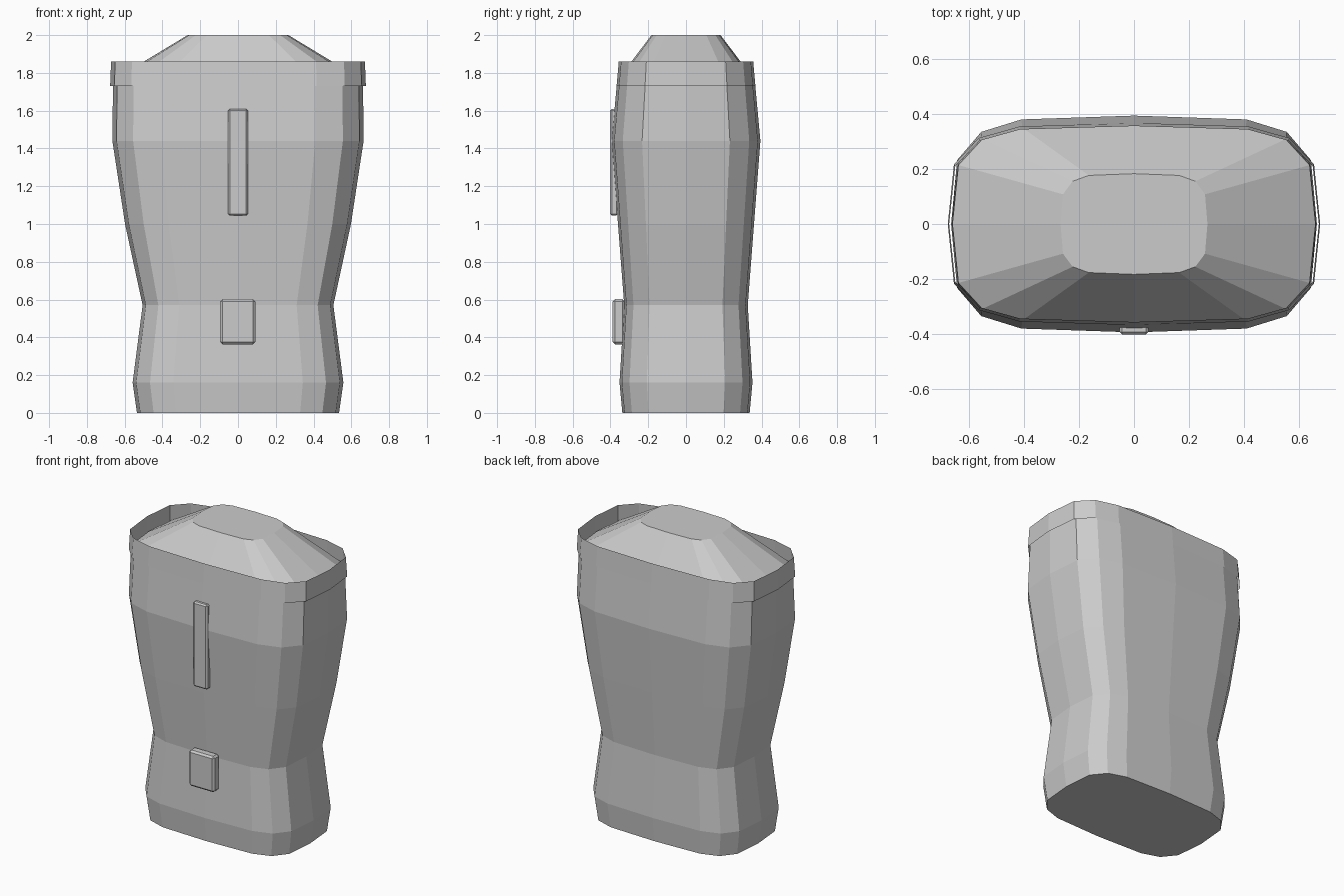
import bpy, bmesh

if "Cube" in bpy.data.objects:
    bpy.data.objects.remove(bpy.data.objects["Cube"])

# Quarter of the rounded cross-section, as fractions of half width and half depth
QUARTER = [(1.0, 0.0), (0.967, 0.59), (0.835, 0.85), (0.615, 0.965), (0.0, 1.0)]
SECTION = (QUARTER
           + [(-x, y) for x, y in QUARTER[-2::-1]]
           + [(-x, -y) for x, y in QUARTER[1:]]
           + [(x, -y) for x, y in QUARTER[-2:0:-1]])


def finish(name, bm):
    bmesh.ops.recalc_face_normals(bm, faces=bm.faces[:])
    mesh = bpy.data.meshes.new(name)
    bm.to_mesh(mesh)
    bm.free()
    obj = bpy.data.objects.new(name, mesh)
    bpy.context.collection.objects.link(obj)
    return obj


def loft(name, levels, bottom=False, top=False):
    """Skin the section through levels of (z, half width, half depth)."""
    bm = bmesh.new()
    rings = [[bm.verts.new((x * w, y * d, z)) for x, y in SECTION]
             for z, w, d in levels]
    n = len(SECTION)
    for a, b in zip(rings, rings[1:]):
        for i in range(n):
            j = (i + 1) % n
            bm.faces.new((a[i], a[j], b[j], b[i]))
    if bottom:
        bm.faces.new(rings[0][::-1])
    if top:
        bm.faces.new(rings[-1])
    return finish(name, bm)


def plate(name, x, y, z, bevel):
    """Box between (min, max) pairs with chamfered edges."""
    bm = bmesh.new()
    bmesh.ops.create_cube(bm, size=1)
    for v in bm.verts:
        v.co = [r[0] + (c + 0.5) * (r[1] - r[0]) for c, r in zip(v.co, (x, y, z))]
    bmesh.ops.bevel(bm, geom=bm.edges[:], offset=bevel, segments=1,
                    affect='EDGES', profile=0.5)
    return finish(name, bm)


# Waisted body and sloping cap
loft("body", [(0.0, 0.535, 0.337), (0.16, 0.558, 0.352), (0.57, 0.505, 0.327),
              (1.0, 0.598, 0.36), (1.44, 0.665, 0.394), (1.73, 0.662, 0.367),
              (1.762, 0.66, 0.363), (2.0, 0.267, 0.183)], bottom=True, top=True)

# Open collar rim standing around the cap
loft("collar", [(1.73, 0.677, 0.3675), (1.86, 0.672, 0.356)])

# Front strip and lower block
plate("front_strip", (-0.052, 0.052), (-0.402, -0.36), (1.045, 1.61), 0.009)
plate("front_block", (-0.094, 0.092), (-0.388, -0.325), (0.363, 0.602), 0.012)
